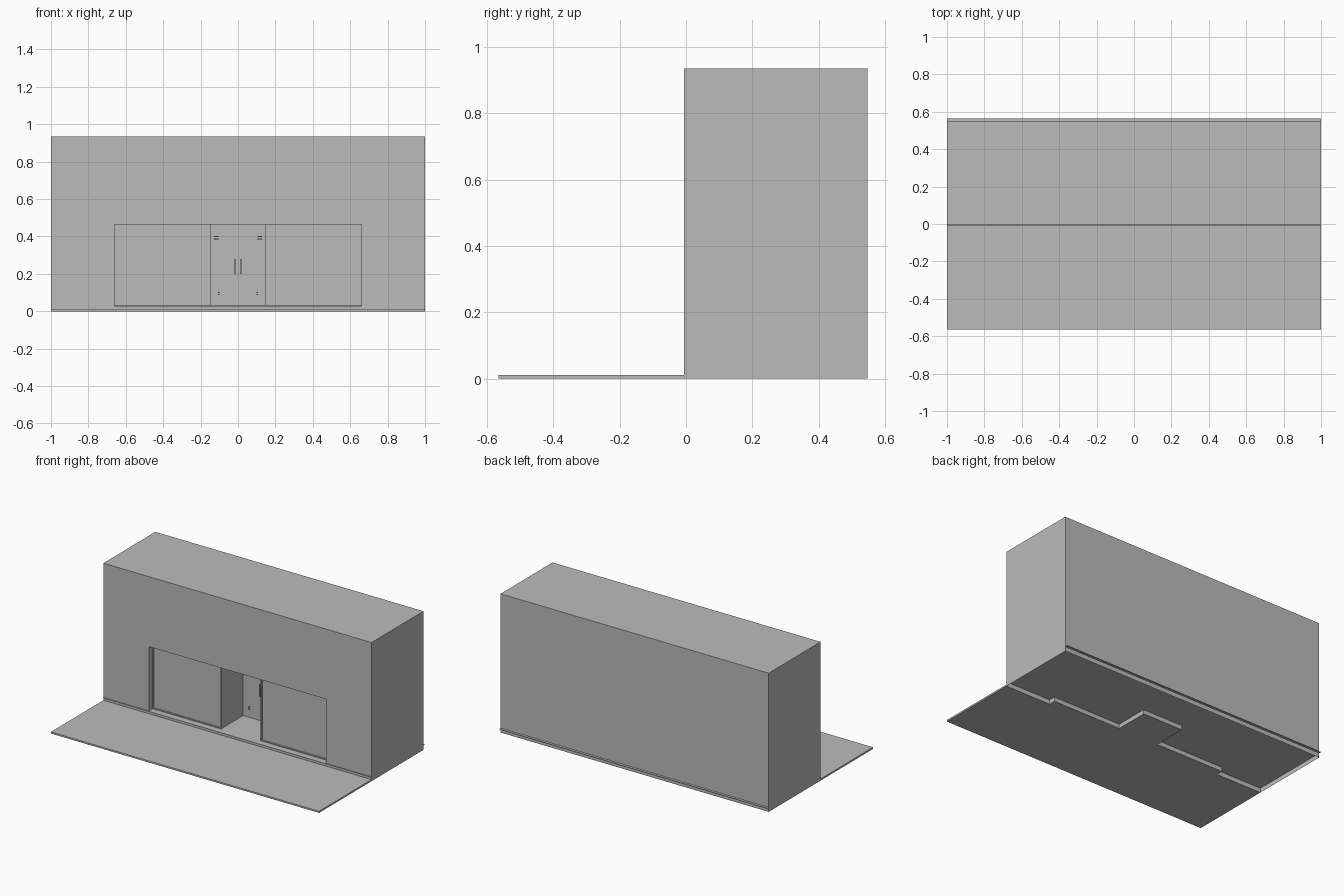
import bpy, bmesh

cube = bpy.data.objects.get("Cube")
if cube:
    bpy.data.objects.remove(cube, do_unlink=True)

grey = bpy.data.materials.new("plain_grey")
grey.use_nodes = True
grey.diffuse_color = (0.5, 0.5, 0.5, 1)
grey.node_tree.nodes["Principled BSDF"].inputs["Base Color"].default_value = (0.5, 0.5, 0.5, 1)

# Main dimensions
FRONT, BACK, TOP = -0.006, 0.547, 0.935
FLOOR, HEAD = 0.03, 0.463
OPEN, DOOR = 0.66, 0.15
PANE, DOOR_Y = 0.04, 0.27


def finish(name, bm):
    mesh = bpy.data.meshes.new(name)
    bm.to_mesh(mesh)
    bm.free()
    mesh.materials.append(grey)
    obj = bpy.data.objects.new(name, mesh)
    bpy.context.collection.objects.link(obj)
    return obj


def add_quad(bm, *points):
    bm.faces.new([bm.verts.new(p) for p in points])


def wall(bm, a, b, z0, z1):
    """Upright single-sided panel between two plan points."""
    add_quad(bm, (*a, z0), (*b, z0), (*b, z1), (*a, z1))


def level(bm, x0, x1, y0, y1, z):
    add_quad(bm, (x0, y0, z), (x1, y0, z), (x1, y1, z), (x0, y1, z))


def box(name, x0, x1, y0, y1, z0, z1):
    bm = bmesh.new()
    bmesh.ops.create_cube(bm, size=1)
    for v in bm.verts:
        v.co = ((x0, x1)[v.co.x > 0], (y0, y1)[v.co.y > 0], (z0, z1)[v.co.z > 0])
    return finish(name, bm)


# Pavement slab
box("pavement", -1, 1, -0.565, FRONT, 0, 0.011)

# Open-bottomed building shell with the shopfront opening
bm = bmesh.new()
wall(bm, (1, FRONT), (1, BACK), 0, TOP)
wall(bm, (1, BACK), (-1, BACK), 0, TOP)
wall(bm, (-1, BACK), (-1, FRONT), 0, TOP)
level(bm, -1, 1, FRONT, BACK, TOP)
wall(bm, (-1, FRONT), (-OPEN, FRONT), 0, TOP)
wall(bm, (OPEN, FRONT), (1, FRONT), 0, TOP)
wall(bm, (-OPEN, FRONT), (OPEN, FRONT), HEAD, TOP)
bmesh.ops.remove_doubles(bm, verts=bm.verts, dist=0.0001)
finish("building_shell", bm)

# Thin floor sheet projecting slightly at front and back
bm = bmesh.new()
level(bm, -1, 1, -0.012, 0.565, FLOOR)
finish("floor_sheet", bm)

# Footings under the shopfront and the entrance
box("shopfront_footing", -OPEN, OPEN, FRONT, PANE, 0, FLOOR - 0.001)
box("entrance_footing", -DOOR, DOOR, PANE, DOOR_Y, 0, FLOOR - 0.001)

# Ceilings of the opening and the entrance
bm = bmesh.new()
level(bm, -OPEN, OPEN, FRONT, PANE, HEAD)
level(bm, -DOOR, DOOR, PANE, DOOR_Y, HEAD)
finish("opening_ceiling", bm)

# Left and right shopfront halves
for side, s in (("left", 1), ("right", -1)):
    bm = bmesh.new()
    wall(bm, (s * OPEN, FRONT), (s * OPEN, PANE), FLOOR, HEAD)
    wall(bm, (s * OPEN, PANE), (s * DOOR, PANE), FLOOR, HEAD)
    wall(bm, (s * DOOR, PANE), (s * DOOR, DOOR_Y), FLOOR, HEAD)
    finish(side + "_shopfront", bm)

    def part(name, a, b, *rest):
        box(side + name, min(s * a, s * b), max(s * a, s * b), *rest)

    # Window frame strips
    part("_window_sill", DOOR, OPEN, PANE - 0.008, PANE, FLOOR, FLOOR + 0.006)
    part("_window_head", DOOR, OPEN, PANE - 0.008, PANE, HEAD - 0.008, HEAD)
    part("_corner_post", DOOR - 0.004, DOOR + 0.004, PANE - 0.008, PANE + 0.004, FLOOR, HEAD)
    part("_jamb_post", OPEN - 0.006, OPEN, PANE - 0.008, PANE, FLOOR, HEAD)

    # Door leaf with pull handle and fittings
    part("_door", 0, DOOR, DOOR_Y, DOOR_Y + 0.01, FLOOR, HEAD)
    part("_door_handle", 0.012, 0.018, DOOR_Y - 0.02, DOOR_Y - 0.014, 0.2, 0.28)
    for z in (0.205, 0.27):
        part("_handle_mount", 0.012, 0.018, DOOR_Y - 0.014, DOOR_Y, z, z + 0.005)
    for z in (0.382, 0.397):
        part("_upper_fitting", 0.105, 0.128, DOOR_Y - 0.01, DOOR_Y, z, z + 0.006)
    for z in (0.086, 0.098):
        part("_lower_fitting", 0.1, 0.106, DOOR_Y - 0.01, DOOR_Y, z, z + 0.005)
